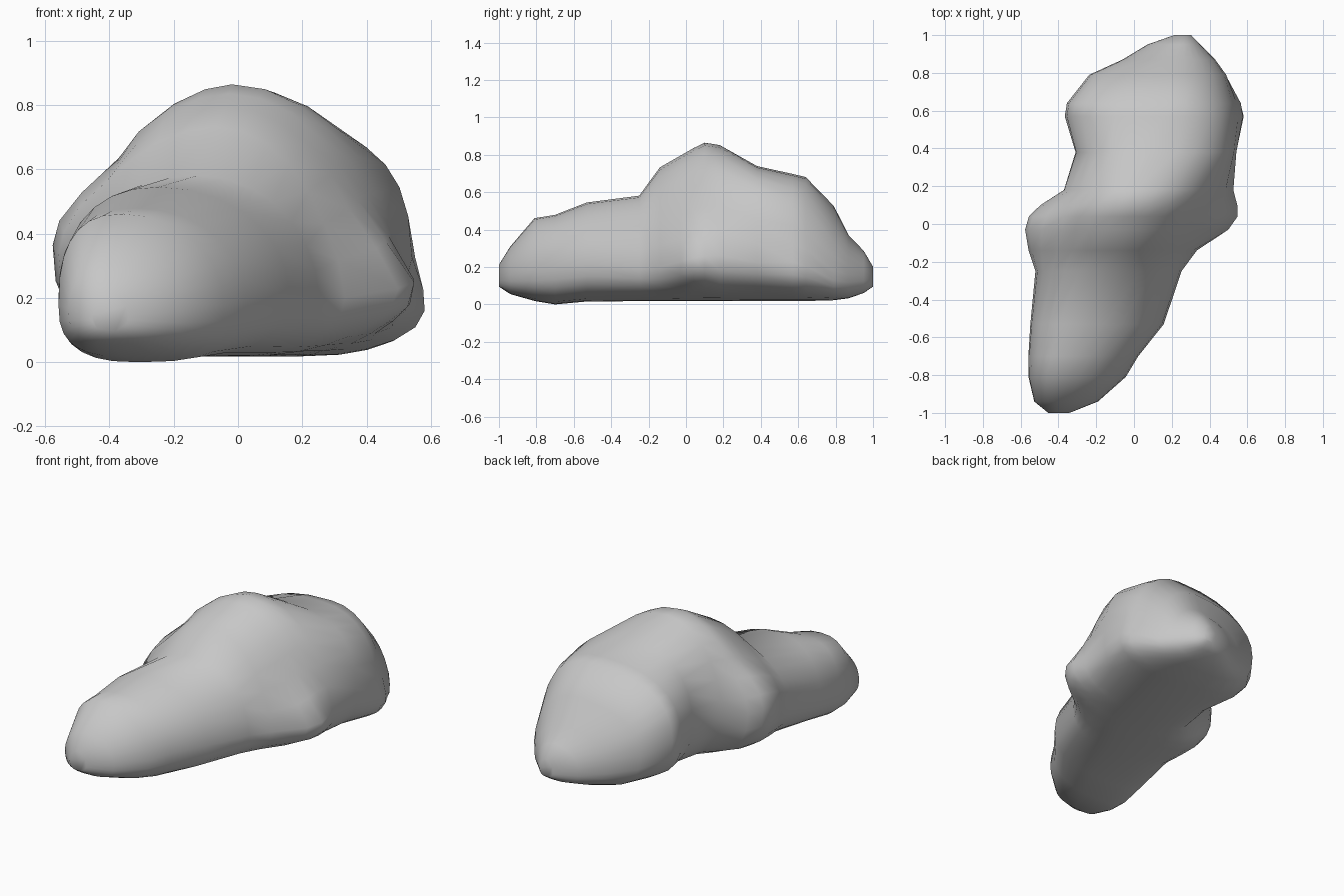
import bpy
import bmesh
import math
from mathutils import Vector

# Remove the default cube only
default_cube = bpy.data.objects.get("Cube")
if default_cube:
    bpy.data.objects.remove(default_cube, do_unlink=True)

# Stone colour
stone = bpy.data.materials.new("grey stone")
stone.use_nodes = True
stone_grey = (0.57, 0.57, 0.57, 1)
stone.diffuse_color = stone_grey
stone.node_tree.nodes["Principled BSDF"].inputs["Base Color"].default_value = stone_grey

# Slices along the boulder: y, left edge, right edge, crest x, crest z,
# height of left bulge, height of right bulge, fullness of left shoulder
slices = [
    (-1, -.45, -.35, -.4, .21, .15, .15, 2),
    (-.94, -.53, -.19, -.4, .31, .17, .16, 2),
    (-.81, -.56, -.04, -.36, .47, .18, .18, 2.6),
    (-.7, -.56, .02, -.31, .48, .19, .2, 2.6),
    (-.53, -.55, .16, -.25, .55, .22, .22, 2.3),
    (-.25, -.52, .25, -.12, .58, .3, .2, 2),
    (-.14, -.56, .3, -.07, .74, .34, .2, 1.7),
    (-.03, -.58, .38, -.04, .8, .37, .23, 1.7),
    (.04, -.56, .41, -.03, .84, .37, .25, 1.7),
    (.1, -.5, .44, -.02, .87, .34, .26, 1.7),
    (.18, -.38, .48, 0, .86, .3, .26, 2),
    (.38, -.31, .54, .08, .74, .3, .33, 2.4),
    (.57, -.37, .54, .17, .7, .34, .33, 2.5),
    (.64, -.36, .53, .2, .69, .34, .3, 2.5),
    (.79, -.24, .48, .2, .53, .27, .18, 2.3),
    (.87, -.06, .43, .22, .37, .2, .16, 2),
    (.95, .07, .35, .24, .29, .16, .16, 2),
    (1, .22, .3, .26, .2, .14, .14, 2),
]

# Knobs and dents in the flanks: centre, radius, push along x
knobs = [
    (Vector((.42, .02, .23)), .16, .15),
    (Vector((.48, .57, .13)), .15, .08),
    (Vector((-.42, -.02, .62)), .14, .07),
    (Vector((-.34, .24, .12)), .14, .07),
]

QUARTER = 7


def arc(centre, reach, power):
    """Points of a rounded quarter, from the vertical axis to the horizontal one."""
    points = []
    for i in range(QUARTER):
        a = math.pi / 2 * i / QUARTER
        across = math.sin(a) ** (2 / power)
        up = math.cos(a) ** (2 / power)
        points.append((centre[0] + reach[0] * across, centre[1] + reach[1] * up))
    return points


def arc_back(centre, reach, power):
    """The same quarter walked from the horizontal axis to the vertical one."""
    points = arc(centre, reach, power) + [(centre[0] + reach[0], centre[1])]
    return points[:0:-1]


def push_knobs(point):
    """Swell or dent a surface point near each knob."""
    swell = sum(push * math.exp(-((point - centre).length / radius) ** 2)
                for centre, radius, push in knobs)
    return point + Vector((swell, 0, 0))


def outline(y, left, right, crest, top, left_z, right_z, left_power):
    """Closed section: crest, right side, underside, left side."""
    base = 0.02 - 0.02 * math.exp(-((y + 0.7) / 0.1) ** 2) + 0.08 * abs(y) ** 12
    right_power = 2 + 0.7 * math.exp(-((y - 0.4) / 0.15) ** 2)
    ring = arc((crest, right_z), (right - crest, top - right_z), right_power)
    ring += arc_back((crest, right_z), (right - crest, base - right_z), 2.7)
    ring += arc((crest, left_z), (left - crest, base - left_z), 2.7)
    ring += arc_back((crest, left_z), (left - crest, top - left_z), left_power)
    return [push_knobs(Vector((x, y, z))) for x, z in ring]


# Boulder body, lofted through the slices
bm = bmesh.new()
rings = [[bm.verts.new(p) for p in outline(*s)] for s in slices]
for near, far in zip(rings, rings[1:]):
    count = len(near)
    for i in range(count):
        j = (i + 1) % count
        bm.faces.new((near[i], near[j], far[j], far[i]))
bm.faces.new(rings[0])
bm.faces.new(rings[-1])

# Soften the loft a little, then stand it on the ground
bmesh.ops.smooth_vert(bm, verts=bm.verts[:], factor=0.15,
                      use_axis_x=True, use_axis_y=False, use_axis_z=True)
bmesh.ops.recalc_face_normals(bm, faces=bm.faces[:])
lowest = min(v.co.z for v in bm.verts)
for v in bm.verts:
    v.co.z -= lowest
for face in bm.faces:
    face.smooth = True

mesh = bpy.data.meshes.new("boulder")
bm.to_mesh(mesh)
bm.free()
mesh.materials.append(stone)
boulder = bpy.data.objects.new("boulder", mesh)
bpy.context.collection.objects.link(boulder)
